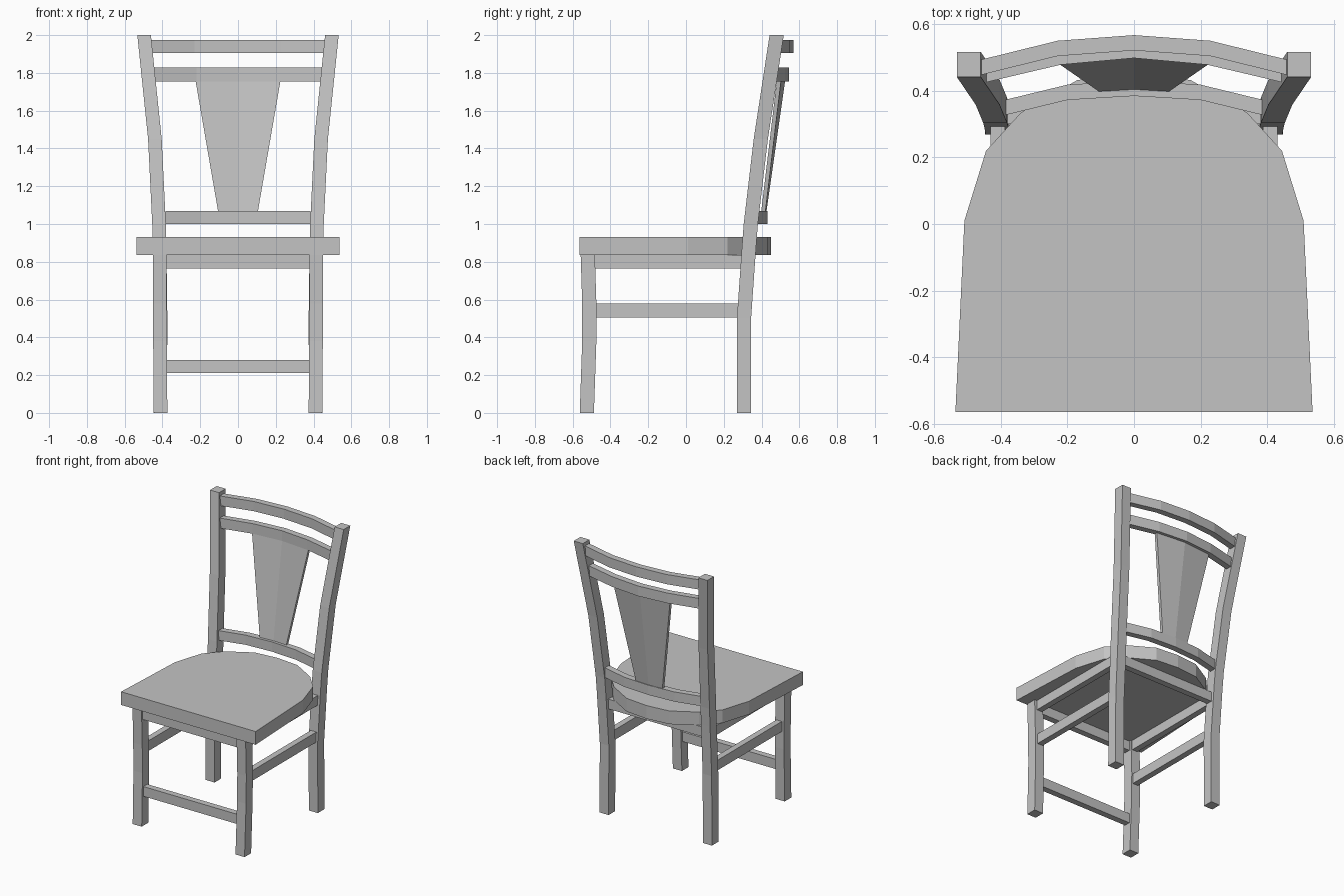
import bpy
import bmesh

cube = bpy.data.objects.get("Cube")
if cube:
    bpy.data.objects.remove(cube, do_unlink=True)

grey = bpy.data.materials.new("plain grey")
grey.use_nodes = True
colour = (0.55, 0.55, 0.55, 1)
grey.diffuse_color = colour
grey.node_tree.nodes["Principled BSDF"].inputs["Base Color"].default_value = colour


def loft(name, rings):
    """Join equal-sized rings of points into one capped solid."""
    bm = bmesh.new()
    loops = [[bm.verts.new(p) for p in ring] for ring in rings]
    n = len(loops[0])
    for a, b in zip(loops, loops[1:]):
        for i in range(n):
            j = (i + 1) % n
            bm.faces.new((a[i], a[j], b[j], b[i]))
    bm.faces.new(loops[0])
    bm.faces.new(loops[-1])
    bmesh.ops.recalc_face_normals(bm, faces=bm.faces)
    mesh = bpy.data.meshes.new(name)
    bm.to_mesh(mesh)
    bm.free()
    mesh.materials.append(grey)
    obj = bpy.data.objects.new(name, mesh)
    bpy.context.collection.objects.link(obj)
    return obj


def post(name, path, side, wx=0.072, wy=0.075):
    """Square post following a path of centre points."""
    corners = ((-1, -1), (1, -1), (1, 1), (-1, 1))
    loft(name, [[(side * x + sx * wx / 2, y + sy * wy / 2, z) for sx, sy in corners]
                for x, y, z in path])


def mirrored(half):
    """Complete a half curve that starts on the centre line."""
    return [(-x, y) for x, y in reversed(half[1:])] + half


def curved_rail(name, half, z0, z1, depth=0.046):
    """Bowed rail given by the front edge of its right half."""
    loft(name, [[(x, y, z0), (x, y + depth, z0), (x, y + depth, z1), (x, y, z1)]
                for x, y in mirrored(half)])


def bar(name, x0, x1, y0, y1, z0, z1):
    loft(name, [[(x0, y0, z), (x1, y0, z), (x1, y1, z), (x0, y1, z)] for z in (z0, z1)])


# Seat
seat_half = [(0, 0.45), (0.17, 0.433), (0.34, 0.335), (0.445, 0.22), (0.51, 0.01), (0.537, -0.565)]
outline = mirrored(seat_half)
loft("seat", [[(x, y, z) for x, y in outline] for z in (0.835, 0.93)])

# Legs, back posts and side bars
front_path = [(0.41, -0.525, 0), (0.413, -0.512, 0.38), (0.415, -0.512, 0.58), (0.415, -0.52, 0.835)]
back_path = [(0.412, 0.307, 0), (0.41, 0.307, 0.5), (0.415, 0.333, 0.87), (0.418, 0.343, 1.0),
             (0.44, 0.396, 1.45), (0.497, 0.48, 2.0)]
for label, s in (("left", 1), ("right", -1)):
    post(label + "_front_leg", front_path, s)
    post(label + "_back_post", back_path, s)
    inner, outer = sorted((s * 0.388, s * 0.432))
    bar(label + "_apron", inner, outer, -0.49, 0.3, 0.765, 0.835)
    bar(label + "_stretcher", inner, outer, -0.485, 0.28, 0.505, 0.578)

# Cross bars
bar("front_apron", -0.385, 0.385, -0.545, -0.5, 0.765, 0.835)
bar("back_apron", -0.385, 0.385, 0.3, 0.345, 0.765, 0.835)
bar("front_stretcher", -0.385, 0.385, -0.54, -0.495, 0.21, 0.28)

# Bowed back rails
curved_rail("lower_back_rail", [(0, 0.385), (0.2, 0.373), (0.385, 0.328)], 1.0, 1.07)
curved_rail("middle_back_rail", [(0, 0.499), (0.22, 0.479), (0.45, 0.425)], 1.755, 1.828)
curved_rail("top_back_rail", [(0, 0.522), (0.23, 0.505), (0.465, 0.447)], 1.905, 1.975)

# Tapered back splat
thick = 0.022
low, high = [(0, 0.404), (0.105, 0.398)], [(0, 0.503), (0.225, 0.481)]
loft("back_splat", [[(a, b, 1.065), (a, b + thick, 1.065), (c, d + thick, 1.76), (c, d, 1.76)]
                    for (a, b), (c, d) in zip(mirrored(low), mirrored(high))])
